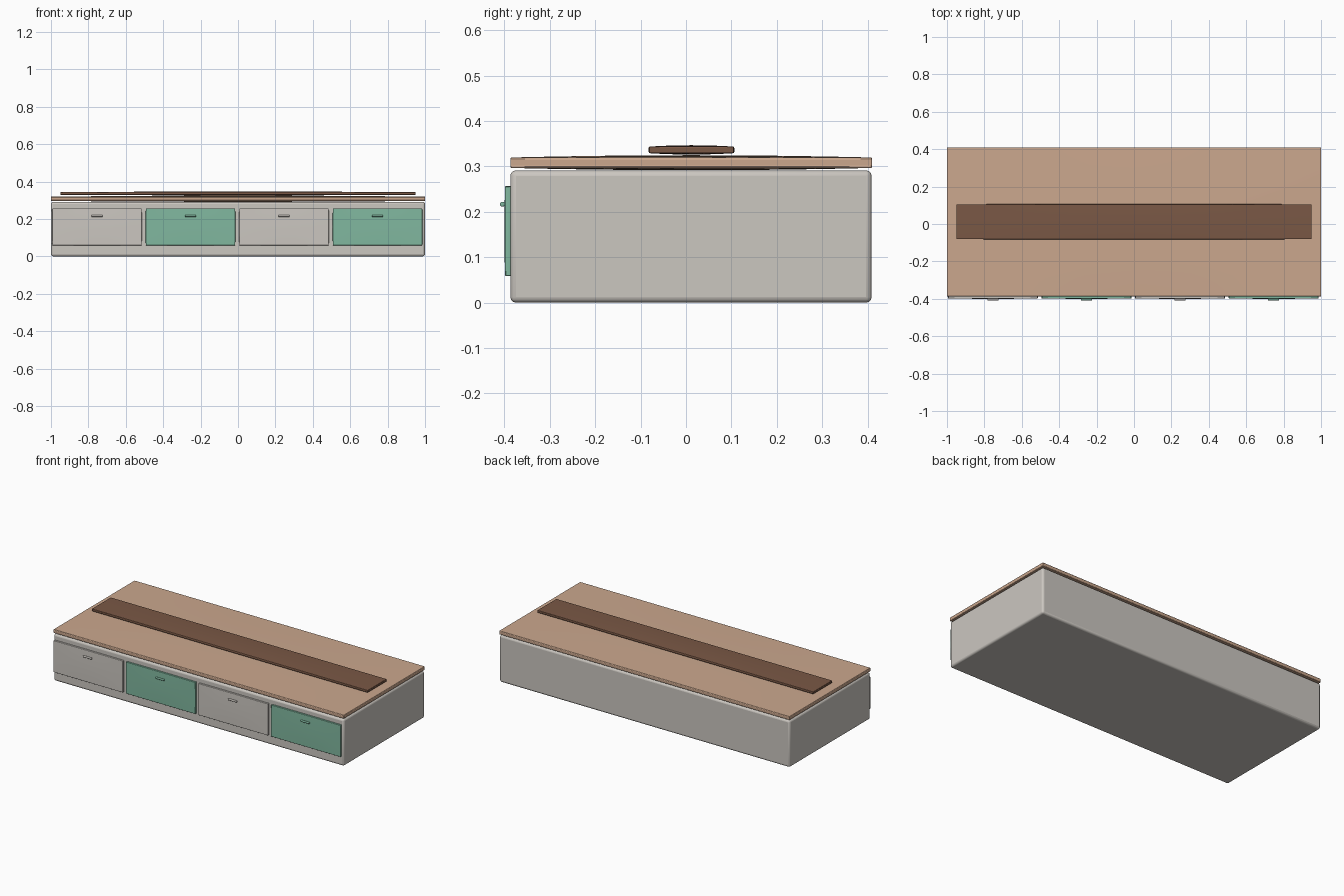
import bpy, bmesh, math
from mathutils import Matrix

if "Cube" in bpy.data.objects:
    bpy.data.objects.remove(bpy.data.objects["Cube"])


def material(name, rgb):
    m = bpy.data.materials.new(name)
    m.diffuse_color = (*rgb, 1)
    m.use_nodes = True
    m.node_tree.nodes["Principled BSDF"].inputs["Base Color"].default_value = m.diffuse_color
    return m


GREY = material("warm grey", (0.60, 0.57, 0.53))
GREEN = material("soft green", (0.22, 0.48, 0.35))
TAN = material("light wood", (0.60, 0.39, 0.27))
BROWN = material("dark wood", (0.195, 0.098, 0.06))


def finish(name, bm, mat, bevel=0, segments=3):
    me = bpy.data.meshes.new(name)
    bm.to_mesh(me)
    bm.free()
    me.materials.append(mat)
    ob = bpy.data.objects.new(name, me)
    bpy.context.collection.objects.link(ob)
    if bevel:
        b = ob.modifiers.new("rounded edges", 'BEVEL')
        b.width, b.segments = bevel, segments
        b.limit_method, b.angle_limit = 'ANGLE', math.radians(40)
    bpy.ops.object.select_all(action='DESELECT')
    ob.select_set(True)
    bpy.context.view_layer.objects.active = ob
    bpy.ops.object.shade_smooth_by_angle(angle=math.radians(35))
    return ob


def slab(name, lo, hi, mat, bevel, bulge=(0, 0, 0), segments=3):
    """Box between two corners whose sides swell by the given amounts."""
    bm = bmesh.new()
    bmesh.ops.create_cube(bm, size=2)
    if any(bulge):
        bmesh.ops.subdivide_edges(bm, edges=bm.edges[:], cuts=7, use_grid_fill=True)
    for v in bm.verts:
        c = v.co.copy()
        for i in range(3):
            a, b = c[(i + 1) % 3], c[(i + 2) % 3]
            half = (hi[i] - lo[i]) / 2 - bulge[i] * (1 - (1 - a * a) * (1 - b * b))
            # for plates the swelling fades only along the broad directions
            v.co[i] = (hi[i] + lo[i]) / 2 + c[i] * half
    return finish(name, bm, mat, bevel, segments)


# Cabinet body
slab("cabinet_body", (-1, -0.387, 0), (1, 0.409, 0.291), GREY, 0.012)

# Table top and the runner board, slightly pillowed
slab("table_top", (-1, -0.387, 0.2915), (1, 0.41, 0.3245), TAN, 0.005, (0, 0, 0.005))
slab("runner_board", (-0.95, -0.083, 0.326), (0.95, 0.107, 0.3465), BROWN, 0.005,
     (0, 0.002, 0.003))

# Four drawer fronts with bar handles
for i in range(4):
    x = -0.754 + 0.5 * i
    mat = GREEN if i % 2 else GREY
    slab(f"drawer_front_{i + 1}", (x - 0.24, -0.4, 0.058), (x + 0.24, -0.384, 0.257),
         mat, 0.003, (0.001, 0.0015, 0.001), 2)
    bm = bmesh.new()
    bmesh.ops.create_cone(bm, cap_ends=True, segments=16, radius1=0.0055, radius2=0.0055,
                          depth=0.06, matrix=Matrix.Translation((x, -0.4045, 0.2165))
                          @ Matrix.Rotation(math.pi / 2, 4, 'Y'))
    finish(f"drawer_handle_{i + 1}", bm, mat, 0.003, 3)
